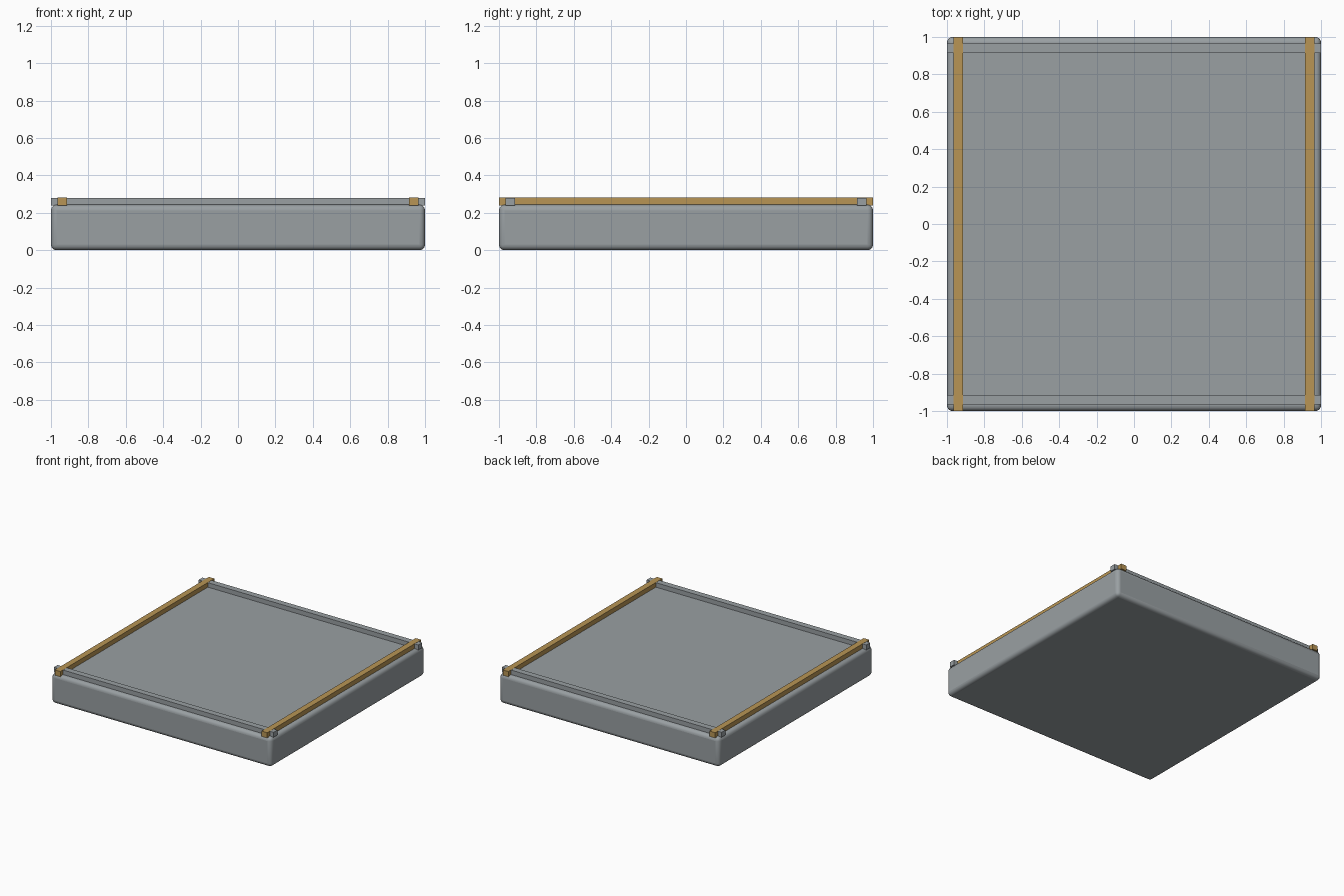
import bpy

if "Cube" in bpy.data.objects:
    bpy.data.objects.remove(bpy.data.objects["Cube"])


def material(name, rgb):
    m = bpy.data.materials.new(name)
    m.diffuse_color = (*rgb, 1)
    m.use_nodes = True
    m.node_tree.nodes["Principled BSDF"].inputs["Base Color"].default_value = m.diffuse_color
    return m


def box(name, size, centre, mat, bevel=0.0, segments=1):
    bpy.ops.mesh.primitive_cube_add(size=1, location=centre)
    ob = bpy.context.object
    ob.name = name
    ob.scale = size
    bpy.ops.object.transform_apply(location=False, rotation=False, scale=True)
    ob.data.materials.append(mat)
    if bevel:
        mod = ob.modifiers.new("rounded_edges", 'BEVEL')
        mod.width = bevel
        mod.segments = segments
        bpy.ops.object.shade_smooth_by_angle()
    return ob


grey = material("stone_grey", (0.32, 0.35, 0.365))
brass = material("brass", (0.48, 0.30, 0.09))

# rounded slab
box("base_slab", (2, 2, 0.243), (0, 0, 0.1215), grey, 0.03, 4)

# border rails crossing at the corners
for side, s in (("a", -1), ("b", 1)):
    box("grey_rail_" + side, (1.998, 0.05, 0.042), (0, s * 0.94, 0.259), grey)
    box("brass_rail_" + side, (0.05, 2, 0.043), (s * 0.94, 0, 0.2595), brass)
